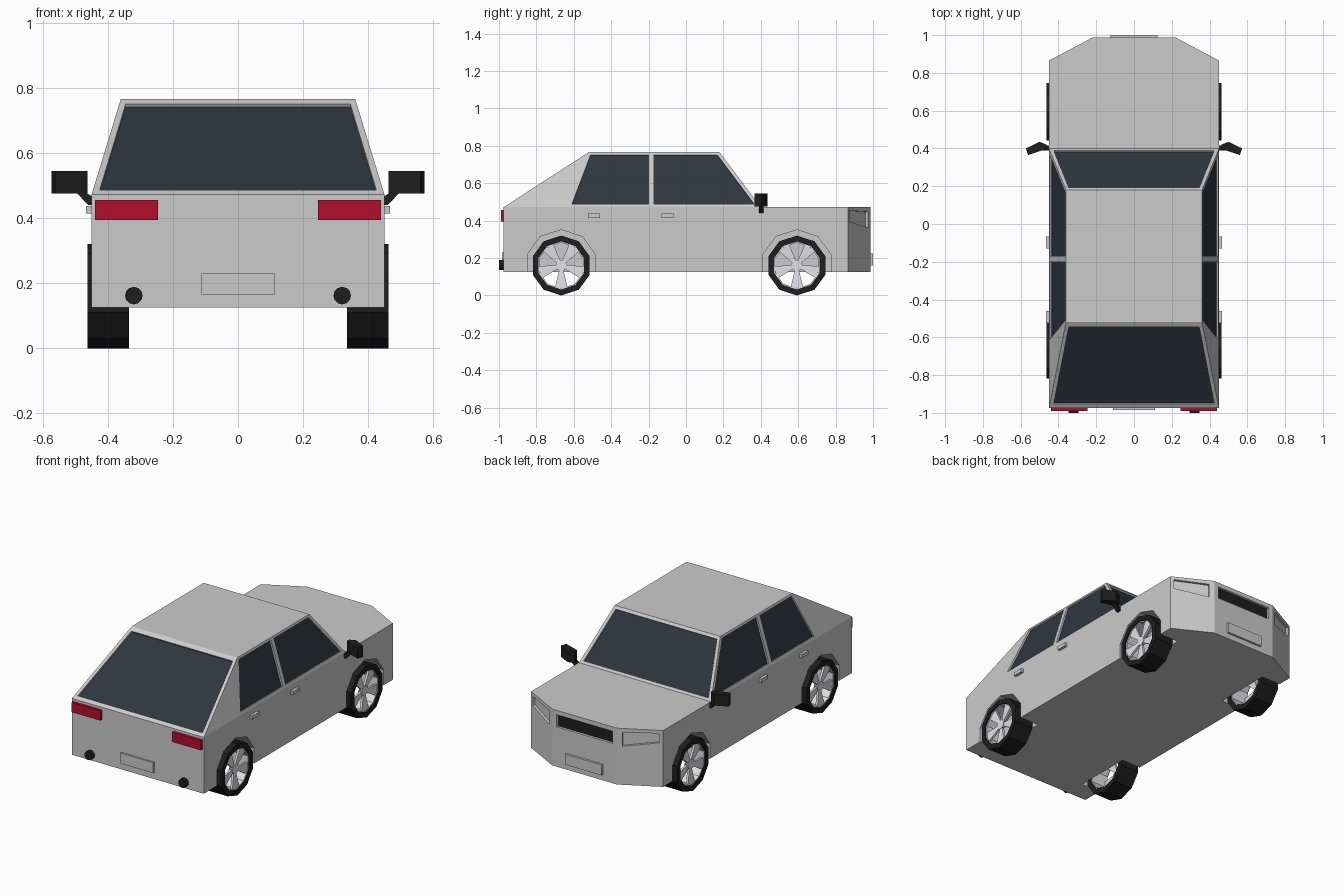
import bpy, bmesh, math
from mathutils import Vector, geometry

if "Cube" in bpy.data.objects:
    bpy.data.objects.remove(bpy.data.objects["Cube"])


def material(name, rgb):
    m = bpy.data.materials.new(name)
    m.diffuse_color = (*rgb, 1)
    m.use_nodes = True
    m.node_tree.nodes["Principled BSDF"].inputs["Base Color"].default_value = m.diffuse_color
    return m


GLASS = material("dark_glass", (0.028, 0.037, 0.05))
BLACK = material("black", (0.013, 0.013, 0.014))
RED = material("red", (0.45, 0.005, 0.025))
LAMP = material("lamp", (0.95, 0.95, 0.97))
RIM = material("rim", (0.75, 0.75, 0.8))


def finish(name, bm, mat=None, mirror=False):
    bmesh.ops.recalc_face_normals(bm, faces=bm.faces[:])
    me = bpy.data.meshes.new(name)
    bm.to_mesh(me)
    bm.free()
    ob = bpy.data.objects.new(name, me)
    bpy.context.collection.objects.link(ob)
    if mat:
        me.materials.append(mat)
    if mirror:
        ob.modifiers.new("mirror", "MIRROR").use_mirror_merge = False
    return ob


def add_prism(bm, pts, vec):
    a = [bm.verts.new(p) for p in pts]
    b = [bm.verts.new(Vector(p) + Vector(vec)) for p in pts]
    bm.faces.new(a)
    bm.faces.new(b)
    for i in range(len(a)):
        j = (i + 1) % len(a)
        bm.faces.new((a[i], a[j], b[j], b[i]))


def prism(name, pts, vec, mat=None, mirror=False):
    bm = bmesh.new()
    add_prism(bm, pts, vec)
    return finish(name, bm, mat, mirror)


def box(name, x, y, z, mat=None, mirror=False):
    pts = [(x[0], y[0], z[0]), (x[1], y[0], z[0]), (x[1], y[0], z[1]), (x[0], y[0], z[1])]
    return prism(name, pts, (0, y[1] - y[0], 0), mat, mirror)


def cut(cutter):
    cutter.hide_render = True
    cutter.display_type = "WIRE"
    m = body.modifiers.new(cutter.name, "BOOLEAN")
    m.operation, m.solver, m.object = "DIFFERENCE", "EXACT", cutter


def inset_panel(name, pts, mat, mirror=False, depth=0.01):
    """Pocket in the body with a panel set into it."""
    pts = [Vector(p) for p in pts]
    n = geometry.normal(pts)
    if n.dot(pts[0] - Vector((0, 0, 0.3))) < 0:
        n = -n
    cut(prism(name + "_cutter", [p + n * 0.02 for p in pts], -n * (0.022 + depth), None, mirror))
    prism(name, [p - n * depth for p in pts], -n * 0.01, mat, mirror)


# Body shell: lower hull plus tapered cabin
Z0, Z1, Z2 = 0.125, 0.472, 0.766
half = [(0.45, -0.975), (0.45, 0.40), (0.45, 0.865), (0.22, 0.987)]
ring = half + [(-x, y) for x, y in reversed(half)]
bm = bmesh.new()
lo = [bm.verts.new((x, y, Z0)) for x, y in ring]
hi = [bm.verts.new((x, y, Z1)) for x, y in ring]
roof = [bm.verts.new((x, y, Z2)) for x, y in
        ((0.36, -0.52), (0.36, 0.18), (-0.36, 0.18), (-0.36, -0.52))]
base = [hi[0], hi[1], hi[6], hi[7]]
bm.faces.new(lo)
bm.faces.new(roof)
bm.faces.new(hi[1:7])
for i in range(8):
    j = (i + 1) % 8
    if i != 7:
        bm.faces.new((lo[i], lo[j], hi[j], hi[i]))
bm.faces.new((lo[7], lo[0], hi[0], hi[7]))
for i in range(4):
    j = (i + 1) % 4
    bm.faces.new((base[i], base[j], roof[j], roof[i]))
body = finish("car_body", bm)


# Windows, placed on the sloping cabin planes
def slope(z, a, b):
    return a + (b - a) * (z - Z1) / (Z2 - Z1)


def side_window(name, yz):
    inset_panel(name, [(slope(z, 0.45, 0.36), y, z) for y, z in yz], GLASS, True)


side_window("rear_side_window", [(-0.61, 0.488), (-0.2, 0.488), (-0.2, 0.752), (-0.51, 0.752)])
side_window("front_side_window", [(-0.17, 0.488), (0.365, 0.488), (0.167, 0.752), (-0.17, 0.752)])
for name, y0, y1 in (("rear_window", -0.975, -0.52), ("windshield", 0.40, 0.18)):
    inset_panel(name, [(x, slope(z, y0, y1), z) for x, z in
                       ((-0.425, 0.486), (0.425, 0.486), (0.345, 0.75), (-0.345, 0.75))], GLASS)

# Grille and headlights at the nose
inset_panel("grille", [(x, 0.987, z) for x, z in
                       ((-0.19, 0.37), (0.19, 0.37), (0.19, 0.445), (-0.19, 0.445))],
            BLACK, depth=0.015)
inset_panel("headlight", [(0.45 - (y - 0.865) * 0.23 / 0.122, y, z) for y, z in
                          ((0.875, 0.395), (0.972, 0.362), (0.972, 0.447), (0.875, 0.453))],
            LAMP, True, 0.015)

# Plates, tail lights, exhausts, door handles
box("front_plate", (-0.125, 0.125), (0.98, 1.0), (0.16, 0.225))
box("rear_plate", (-0.112, 0.112), (-0.985, -0.97), (0.165, 0.23))
box("tail_light", (0.245, 0.44), (-0.99, -0.97), (0.395, 0.456), RED, True)
prism("exhaust", [(0.32 + 0.027 * math.cos(k * math.pi / 6), -1.0,
                   0.162 + 0.027 * math.sin(k * math.pi / 6)) for k in range(12)],
      (0, 0.03, 0), BLACK, True)
for name, y in (("rear_door_handle", -0.492), ("front_door_handle", -0.099)):
    box(name, (0.445, 0.467), (y - 0.032, y + 0.032), (0.415, 0.437), None, True)

# Side mirrors
prism("mirror_arm", [(x, 0.39, z) for x, z in
                     ((0.445, 0.44), (0.46, 0.44), (0.495, 0.477), (0.47, 0.48), (0.445, 0.465))],
      (0, 0.025, 0), BLACK, True)
prism("mirror_housing", [(x, y, 0.475) for x, y in
                         ((0.463, 0.42), (0.50, 0.435), (0.573, 0.40), (0.56, 0.365), (0.463, 0.398))],
      (0, 0, 0.07), BLACK, True)


# Wheels with ten-sided tyres and five-spoke open rims
def lathe(bm, y, z, profile):
    vs = [bm.verts.new((x, y, z + r)) for r, x in profile]
    es = [bm.edges.new((vs[i], vs[(i + 1) % len(vs)])) for i in range(len(vs))]
    bmesh.ops.spin(bm, geom=vs + es, cent=(0, y, z), axis=(1, 0, 0),
                   angle=math.tau, steps=10)
    bmesh.ops.remove_doubles(bm, verts=bm.verts[:], dist=1e-4)


def polygon(x, y, z, r, n=10):
    return [(x, y + r * math.sin(math.tau * k / n), z + r * math.cos(math.tau * k / n))
            for k in range(n)]


ZW = 0.16
for side, y in (("rear", -0.667), ("front", 0.593)):
    cut(prism(side + "_arch_cutter", polygon(0.32, y, ZW, 0.191), (0.2, 0, 0), None, True))
    bm = bmesh.new()
    lathe(bm, y, ZW, [(0.16, 0.335), (0.16, 0.463), (0.128, 0.463), (0.128, 0.335)])
    finish(side + "_tyre", bm, BLACK, True)
    bm = bmesh.new()
    lathe(bm, y, ZW, [(0.129, 0.34), (0.129, 0.455), (0.122, 0.455), (0.122, 0.34)])
    add_prism(bm, polygon(0.43, y, ZW, 0.03), (0.02, 0, 0))
    for k in range(5):
        a = math.pi + math.tau * k / 5
        out, tan = Vector((0, math.sin(a), math.cos(a))), Vector((0, math.cos(a), -math.sin(a)))
        c = Vector((0, y, ZW))
        pts = [c + out * r + tan * w + Vector((x, 0, 0)) for r, w, x in
               ((0.02, -0.01, 0.432), (0.02, 0.01, 0.432), (0.12, 0.034, 0.438), (0.12, -0.034, 0.438))]
        add_prism(bm, pts, (0.014, 0, 0))
    finish(side + "_rim", bm, RIM, True)
